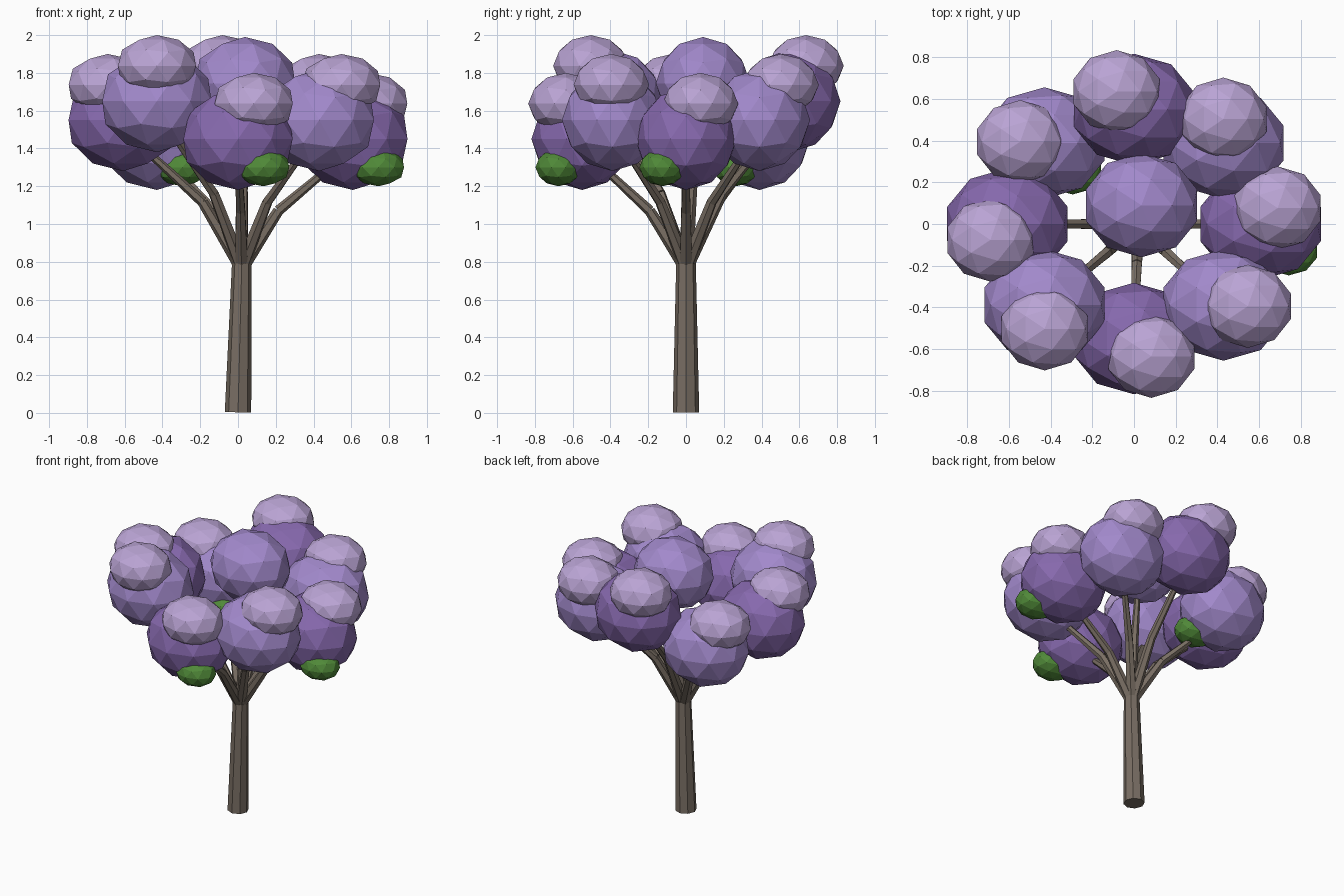
import bpy, math
from mathutils import Vector

if "Cube" in bpy.data.objects:
    bpy.data.objects.remove(bpy.data.objects["Cube"])


def material(name, rgb):
    m = bpy.data.materials.new(name)
    m.diffuse_color = (*rgb, 1)
    m.use_nodes = True
    m.node_tree.nodes["Principled BSDF"].inputs["Base Color"].default_value = m.diffuse_color
    return m


BARK = material("bark", (0.19, 0.155, 0.125))
DARK = material("deep_purple", (0.24, 0.14, 0.42))
MID = material("mid_purple", (0.36, 0.25, 0.60))
LIGHT = material("pale_purple", (0.49, 0.37, 0.66))
GREEN = material("leaf_green", (0.08, 0.25, 0.04))


def blob(name, loc, size, mat):
    bpy.ops.mesh.primitive_ico_sphere_add(subdivisions=2, radius=1, location=loc)
    o = bpy.context.object
    o.name, o.scale = name, size
    o.data.materials.append(mat)


def limb(name, a, b, r1, r2, sides):
    a, b = Vector(a), Vector(b)
    d = b - a
    bpy.ops.mesh.primitive_cone_add(vertices=sides, radius1=r1, radius2=r2,
                                    depth=d.length, location=(a + b) / 2)
    o = bpy.context.object
    o.name = name
    o.rotation_mode = 'QUATERNION'
    o.rotation_quaternion = d.to_track_quat('Z', 'Y')
    o.data.materials.append(BARK)


def branch(name, target):
    # two-part limb that bends outward
    t = Vector(target)
    mid = Vector((FORK.x + 0.33 * (t.x - FORK.x), 0.35 * t.y, FORK.z + 0.46 * (t.z - FORK.z)))
    limb(name + "_lower", FORK - Vector((0, 0, 0.02)), mid, 0.038, 0.028, 6)
    limb(name + "_upper", mid, t, 0.028, 0.016, 6)


# trunk
FORK = Vector((0.02, 0, 0.79))
limb("trunk", (0, 0, 0.003), FORK, 0.07, 0.052, 8)

# ring of blossom clusters at three alternating heights
for i in range(8):
    a = i * math.pi / 4
    x, y, z = 0.608 * math.cos(a), 0.55 * math.sin(a), 1.45 + 0.1 * (i % 3)
    branch(f"branch_{i}", (x, y, z - 0.05))
    blob(f"blossom_{i}", (x, y, z), (0.304, 0.268, 0.27), MID if i % 2 else DARK)
    s = a + 0.12
    blob(f"blossom_top_{i}", (0.695 * math.cos(s), 0.64 * math.sin(s), z + 0.187),
         (0.217, 0.2, 0.163), LIGHT)
    # leaf clump under the low clusters
    if i % 3 == 0:
        blob(f"leaves_{i}", (x + 0.135, y - 0.125, z - 0.15), (0.143, 0.122, 0.1), GREEN)

# crown centre
branch("branch_centre", (0.036, 0.09, 1.65))
blob("blossom_centre", (0.036, 0.09, 1.745), (0.28, 0.25, 0.245), MID)
